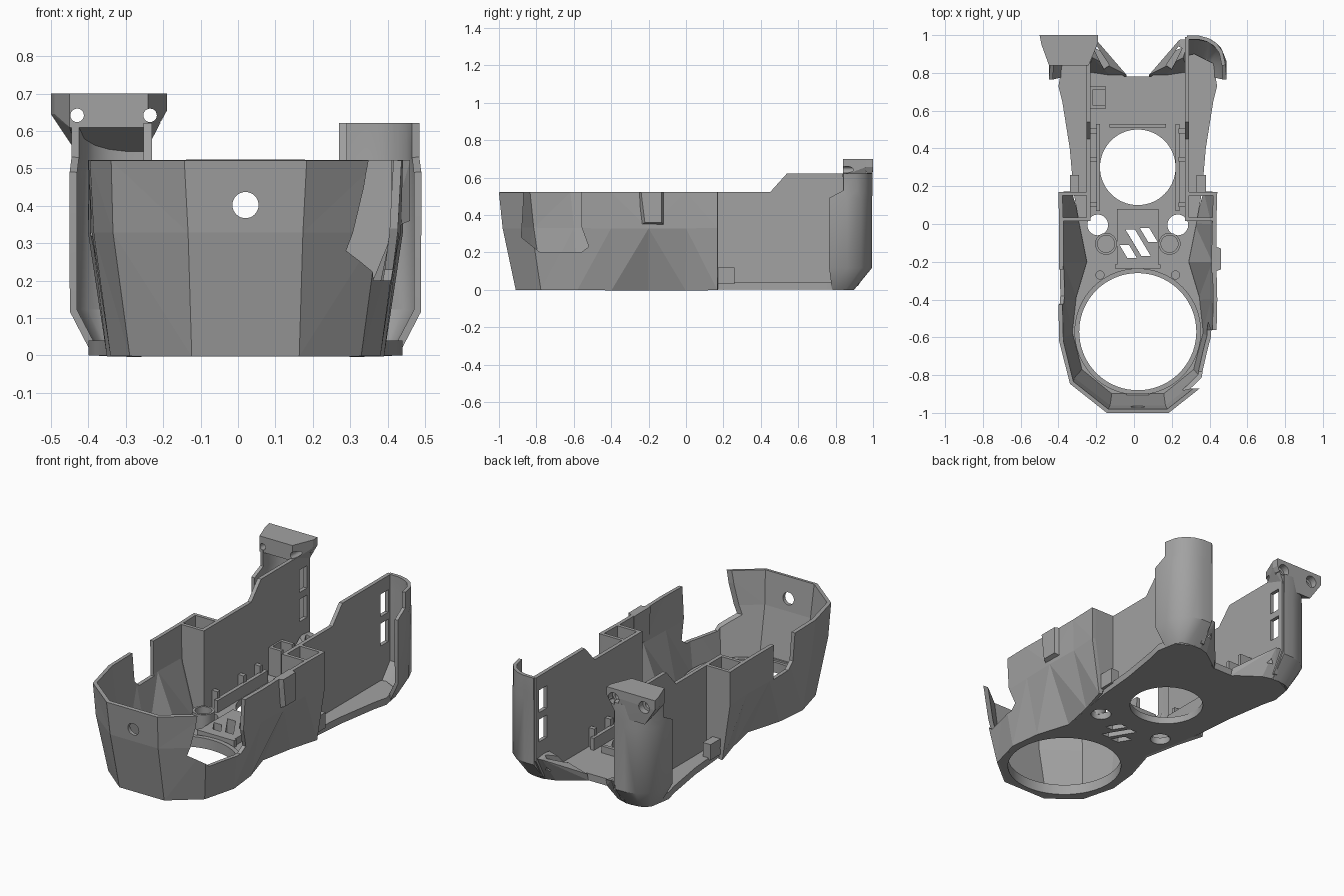
import bpy, bmesh, math
from mathutils import Vector

if "Cube" in bpy.data.objects:
    bpy.data.objects.remove(bpy.data.objects["Cube"])

CX = 0.02  # plane of symmetry of the housing
gray = bpy.data.materials.new("mid gray")
gray.diffuse_color = (0.36, 0.36, 0.36, 1)
gray.use_nodes = True
gray.node_tree.nodes["Principled BSDF"].inputs["Base Color"].default_value = gray.diffuse_color


def finish(name, bm, recalc=True):
    if recalc:
        bmesh.ops.recalc_face_normals(bm, faces=bm.faces)
    me = bpy.data.meshes.new(name)
    bm.to_mesh(me)
    bm.free()
    me.materials.append(gray)
    ob = bpy.data.objects.new(name, me)
    bpy.context.collection.objects.link(ob)
    return ob


def prism(name, pts, axis, a, b):
    """Extrude a 2D outline along an axis from a to b."""
    def place(p, t):
        return {'x': (t, p[0], p[1]), 'y': (p[0], t, p[1]), 'z': (p[0], p[1], t)}[axis]
    bm = bmesh.new()
    lo = [bm.verts.new(place(p, a)) for p in pts]
    hi = [bm.verts.new(place(p, b)) for p in pts]
    n = len(pts)
    bm.faces.new(lo)
    bm.faces.new(hi)
    for i in range(n):
        bm.faces.new((lo[i], lo[(i + 1) % n], hi[(i + 1) % n], hi[i]))
    return finish(name, bm)


def box(name, x0, x1, y0, y1, z0, z1):
    return prism(name, [(x0, y0), (x1, y0), (x1, y1), (x0, y1)], 'z', z0, z1)


def circle(cx, cy, r, n=48):
    return [(cx + r * math.cos(2 * math.pi * i / n), cy + r * math.sin(2 * math.pi * i / n))
            for i in range(n)]


def hull(name, pts):
    bm = bmesh.new()
    for p in pts:
        bm.verts.new(p)
    res = bmesh.ops.convex_hull(bm, input=bm.verts)
    junk = [g for g in res["geom_interior"] if isinstance(g, bmesh.types.BMVert)]
    bmesh.ops.delete(bm, geom=junk, context='VERTS')
    return finish(name, bm)


def apply_mod(ob, mod):
    bpy.context.view_layer.objects.active = ob
    bpy.ops.object.modifier_apply(modifier=mod.name)


def cut(ob, *cutters):
    for c in cutters:
        m = ob.modifiers.new("cut", 'BOOLEAN')
        m.operation, m.solver, m.object = 'DIFFERENCE', 'EXACT', c
        apply_mod(ob, m)
        bpy.data.objects.remove(c)


def loft(name, rings, thick):
    """Open strip of rings of 3D points, thickened into a wall."""
    bm = bmesh.new()
    rows = [[bm.verts.new(p) for p in r] for r in rings]
    for r0, r1 in zip(rows, rows[1:]):
        for i in range(len(r0) - 1):
            bm.faces.new((r0[i], r0[i + 1], r1[i + 1], r1[i]))
    bmesh.ops.triangulate(bm, faces=bm.faces)
    ob = finish(name, bm)
    m = ob.modifiers.new("wall", 'SOLIDIFY')
    m.thickness, m.offset = thick, 0
    apply_mod(ob, m)
    return ob


def smooth(ob, deg=30):
    bpy.ops.object.select_all(action='DESELECT')
    ob.select_set(True)
    bpy.context.view_layer.objects.active = ob
    bpy.ops.object.shade_smooth_by_angle(angle=math.radians(deg))


def both(half):
    """Mirror a half outline (distance from centre, y) into a full one."""
    return [(CX - h, y) for h, y in reversed(half)] + [(CX + h, y) for h, y in half]


# Floor plate with its openings
low = [(.14, -.9), (.30, -.77), (.35, -.58), (.33, -.40), (.27, -.2), (.31, 0), (.34, .17)]
back = [(.36, .4), (.40, .65), (.42, .73), (.40, .85), (.30, .9), (.2, .88), (.07, .78)]
floor = prism("floor", both(low + back), 'z', 0, .04)
cut(floor, prism("c", circle(CX, -.57, .31, 72), 'z', -.1, .2),
    prism("c", circle(CX, .30, .20, 64), 'z', -.1, .2))
for s in (-1, 1):
    cut(floor, prism("c", circle(CX + s * .212, -.005, .055, 32), 'z', -.1, .2),
        prism("c", circle(CX + s * .2, -.27, .022, 20), 'z', .02, .2))

# Raised middle plate with three slanted slots
plate = box("middle_plate", -.09, .13, -.22, .08, .03, .08)
for x, y0, y1 in ((-.077, -.18, -.11), (-.045, -.17, -.03), (.03, -.095, -.02)):
    d = (y1 - y0) * .6
    for ob in (floor, plate):
        cut(ob, prism("c", [(x, y1), (x + .05, y1), (x + .05 + d, y0), (x + d, y0)], 'z', -.1, .2))

# Lip around the large opening
lip = prism("large_opening_lip", circle(CX, -.57, .335, 72), 'z', .03, .06)
cut(lip, prism("c", circle(CX, -.57, .31, 72), 'z', -.1, .2))
smooth(lip)
smooth(floor)

# Faceted front basket
mid = [(.15, -.97), (.345, -.82), (.395, -.6), (.40, -.4), (.405, -.2), (.40, 0), (.41, .17)]
top = [(.16, -.99), (.35, -.84), (.405, -.62), (.41, -.4), (.405, -.2), (.405, 0), (.41, .17)]
low[-1] = (.36, .17)
basket = loft("front_basket", [[(x, y, z) for x, y in both(r)]
              for r, z in ((low, 0), (mid, .33), (top, .522))], .022)
side_notch = [(-.87, .7), (-.87, .45), (-.88, .28), (-.78, .2), (-.56, .2),
              (-.52, .23), (-.56, .34), (-.56, .7)]
cut(basket, prism("c", side_notch, 'x', .2, .6),
    prism("c", [(-.43, .6), (-.42, .36), (-.38, .32), (-.24, .32), (-.24, .6)], 'x', -.6, -.25),
    prism("c", circle(CX, .402, .035, 32), 'y', -1.1, -.8))

# Clips inside the front of the basket
box("front_clip", -.04, .08, -.91, -.895, .02, .07)

# Outer bump on the right side
hull("side_bump", [(x, y, z) for x, y, z in
     ((.41, -.26, .522), (.41, -.11, .522), (.46, -.24, .522), (.46, -.13, .522),
      (.41, -.25, .34), (.41, -.11, .34), (.46, -.22, .36), (.46, -.13, .36))])

wall_profile = [(.02, .02), (.02, .522), (.45, .522), (.54, .622), (.99, .622),
                (.99, .14), (.92, .02)]
for s, side in ((-1, "left"), (1, "right")):
    def X(h):
        return CX + s * h

    # Tall inner wall with two slots at the back
    wall = prism(side + "_inner_wall", wall_profile, 'x', X(.25), X(.272))
    for z in (.24, .41):
        cut(wall, prism("c", [(.89, z), (.96, z), (.96, z + .13), (.89, z + .13)],
                        'x', X(.2), X(.3)))

    # Pocket walls joining the inner wall to the basket
    for nm, y, hb, ht in (("front", .025, .31, .405), ("back", .16, .35, .41)):
        prism(f"{side}_pocket_{nm}", [(X(.25), .02), (X(hb), .02), (X(ht - .01), .33),
              (X(ht), .522), (X(.25), .522)], 'y', y - .01, y + .01)
    box(side + "_ledge_clip", *sorted((X(.31), X(.36))), .17, .26, .03, .12)

    # Rounded rear pillar, open towards the front
    plan = [(.26, .988), (.32, .988), (.37, .975), (.41, .95), (.44, .91), (.455, .84)]
    foot = [(.26, .89), (.30, .89), (.34, .885), (.37, .875), (.39, .85), (.40, .78)]
    skirt = [(.26, .985), (.32, .985), (.38, .97), (.43, .93), (.46, .86), (.46, .765)]
    rows = [(foot, .005), (skirt, .12), (skirt, .49), (plan, .53), (plan, .622)]
    pillar = loft(side + "_rear_pillar",
                  [[(X(h), y, z) for h, y in r] for r, z in rows], .02)
    smooth(pillar, 35)

    # Sloping wing at the rear of the floor
    wing = hull(side + "_rear_wing", [(X(h), y, z) for h, y, z in
                ((.06, .78, .0), (.06, .79, .04), (.14, .78, .03), (.27, .80, .03), (.27, .90, 0),
                 (.20, .88, 0), (.27, .98, .15), (.22, .975, .15), (.24, .88, .16))])
    cut(wing, hull("c", [(X(h), y, z) for h, y in ((.15, .84), (.18, .82), (.235, .93), (.215, .94))
                         for z in (.07, .3)]))

    # Rails beside the small opening, short post and well
    box(side + "_rail", *sorted((X(.20), X(.222))), .07, .53, .03, .11)
    for y in (.09, .33, .48):
        box(side + "_rail_tab", *sorted((X(.215), X(.255))), y, y + .025, .03, .15)
    post = prism(side + "_post", circle(X(.168), -.105, .058, 32), 'z', .03, .13)
    cut(post, prism("c", circle(X(.168), -.105, .045, 32), 'z', .09, .3))
    smooth(post)

# Cross bars and block on the floor
box("rear_cross_bar", -.13, .17, .51, .53, .03, .08)
box("front_cross_bar", -.1, .14, -.235, -.215, .03, .08)
block = box("floor_block", -.24, -.15, .61, .73, .03, .2)
cut(block, box("c", -.22, -.13, .63, .71, .06, .3))

# Flared mounting bracket on the left pillar
bracket = hull("top_bracket", [
    (-.5, 1, .70), (-.19, 1, .70), (-.5, 1, .645), (-.19, 1, .655),
    (-.19, .96, .70), (-.19, .96, .655), (-.49, .95, .70), (-.49, .95, .645),
    (-.45, .84, .70), (-.24, .84, .70), (-.45, .84, .61), (-.24, .84, .61),
    (-.43, .99, .54), (-.25, .99, .54), (-.42, .95, .56), (-.26, .95, .56)])
for x in (-.43, -.235):
    cut(bracket, prism("c", circle(x, .642, .034, 24), 'y', .96, 1.1),
        prism("c", circle(x, .642, .018, 24), 'y', .7, 1.1))
